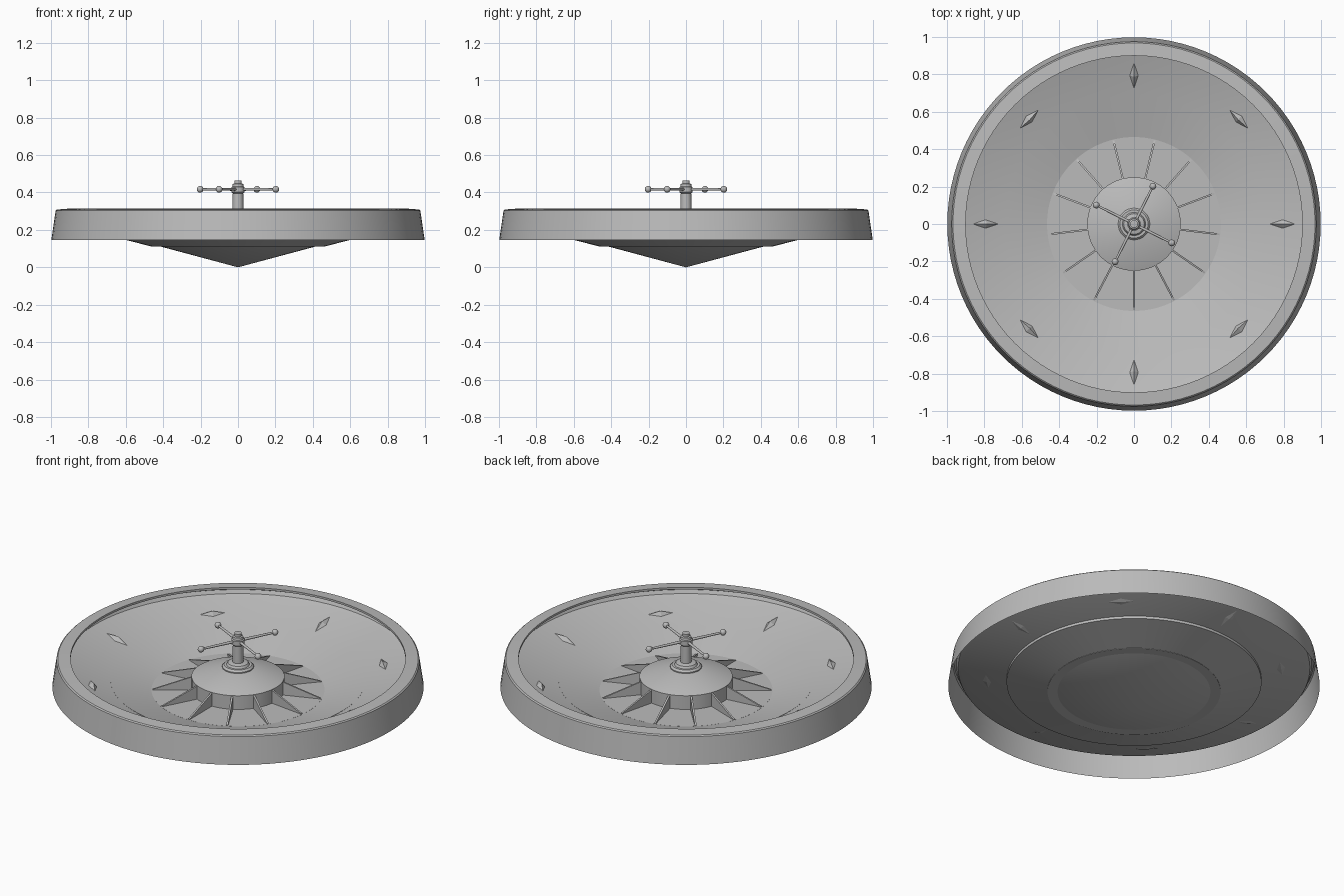
import bpy, bmesh, math
from mathutils import Matrix, Vector

if "Cube" in bpy.data.objects:
    bpy.data.objects.remove(bpy.data.objects["Cube"])

grey = bpy.data.materials.new("plain grey")
grey.diffuse_color = (0.5, 0.5, 0.5, 1)
grey.use_nodes = True
grey.node_tree.nodes["Principled BSDF"].inputs["Base Color"].default_value = grey.diffuse_color
SLOPE = 0.268          # bowl cone: z = SLOPE * radius


def finish(name, bm, smooth=True):
    bmesh.ops.remove_doubles(bm, verts=bm.verts, dist=1e-5)
    bm.normal_update()
    me = bpy.data.meshes.new(name)
    bm.to_mesh(me)
    bm.free()
    me.materials.append(grey)
    ob = bpy.data.objects.new(name, me)
    bpy.context.collection.objects.link(ob)
    if smooth:
        bpy.ops.object.select_all(action='DESELECT')
        ob.select_set(True)
        bpy.context.view_layer.objects.active = ob
        bpy.ops.object.shade_smooth_by_angle(angle=math.radians(30))
    return ob


def lathe(name, profile, n=64, closed=False):
    """Spin (radius, z) points round the z axis."""
    bm = bmesh.new()
    vs = [bm.verts.new((r, 0, z)) for r, z in profile]
    es = [bm.edges.new(p) for p in zip(vs, vs[1:])]
    if closed:
        es.append(bm.edges.new((vs[-1], vs[0])))
    bmesh.ops.spin(bm, geom=vs + es, cent=(0, 0, 0), axis=(0, 0, 1),
                   angle=2 * math.pi, steps=n, use_duplicate=False)
    bmesh.ops.remove_doubles(bm, verts=bm.verts, dist=1e-5)
    bmesh.ops.recalc_face_normals(bm, faces=bm.faces)
    return finish(name, bm)


def solid(name, pts, faces, matrix, smooth=False):
    bm = bmesh.new()
    vs = [bm.verts.new(matrix @ Vector(p)) for p in pts]
    for f in faces:
        bm.faces.new([vs[i] for i in f])
    bmesh.ops.recalc_face_normals(bm, faces=bm.faces)
    return finish(name, bm, smooth)


# Outer rim, overhanging lip, curved ball track and conical bowl
cove = [(0.905 + 0.05 * math.sin(t), 0.275 + 0.025 * math.cos(t))
        for t in [math.pi * k / 12 for k in range(1, 7)]]
lathe("rim_and_bowl",
      [(0.998, 0.146), (0.975, 0.303), (0.968, 0.309), (0.90, 0.314), (0.90, 0.302)]
      + cove + [(0.945, 0.256), (0.92, 0.92 * SLOPE),
                (0.69, 0.69 * SLOPE), (0.465, 0.465 * SLOPE), (0, 0)], 96)

# Number ring lying in the bowl, showing slightly underneath
lathe("number_ring", [(0.465, 0.465 * SLOPE + .001), (0.685, 0.685 * SLOPE + .001),
                      (0.685, 0.685 * SLOPE - .015), (0.465, 0.465 * SLOPE - .013)],
      78, True)

# Flat pocket floor
lathe("pocket_floor", [(0, 0.126), (0.465, 0.126), (0.465, 0.11), (0, 0.11)], 78)

# Hub with shallow cone top
lathe("hub", [(0.25, 0.12), (0.25, 0.207), (0.09, 0.262), (0, 0.262)])

# Turret: stepped flange, post and cap
lathe("turret", [(0.085, 0.255), (0.085, 0.268), (0.075, 0.278), (0.062, 0.278),
                 (0.055, 0.29), (0.03, 0.295), (0.028, 0.395), (0.036, 0.402),
                 (0.036, 0.428), (0.03, 0.432), (0.028, 0.445), (0.02, 0.448),
                 (0.02, 0.464), (0, 0.465)], 32)

# Thirteen pocket dividers
for i in range(13):
    m = Matrix.Rotation(-math.pi / 2 + i * 2 * math.pi / 13, 4, 'Z')
    t = 0.005
    solid("pocket_divider", [(.24, -t, .12), (.46, -t, .12), (.46, -t, .129), (.24, -t, .206),
                             (.24, t, .12), (.46, t, .12), (.46, t, .129), (.24, t, .206)],
          [(0, 1, 2, 3), (4, 5, 6, 7), (0, 1, 5, 4), (1, 2, 6, 5), (2, 3, 7, 6), (3, 0, 4, 7)], m)

# Eight ball deflectors, alternately radial and tangential
for i in range(8):
    a, b = (0.07, 0.023) if i % 2 == 0 else (0.023, 0.07)
    m = (Matrix.Rotation(i * math.pi / 4, 4, 'Z')
         @ Matrix.Translation((0.793, 0, 0.793 * SLOPE))
         @ Matrix.Rotation(-math.atan(SLOPE), 4, 'Y'))
    solid("deflector", [(a, 0, 0), (0, b, 0), (-a, 0, 0), (0, -b, 0), (0, 0, .02), (0, 0, -.005)],
          [(k, (k + 1) % 4, e) for k in range(4) for e in (4, 5)], m)

# Four handle spokes with ball ends
for i in range(4):
    bm = bmesh.new()
    bmesh.ops.create_cone(bm, cap_ends=True, segments=12, radius1=0.008, radius2=0.006, depth=0.205,
                          matrix=Matrix.Translation((0.1225, 0, 0.417)) @ Matrix.Rotation(math.pi / 2, 4, 'Y'))
    bmesh.ops.create_uvsphere(bm, u_segments=16, v_segments=10, radius=0.018,
                              matrix=Matrix.Translation((0.226, 0, 0.417)))
    bmesh.ops.transform(bm, verts=bm.verts,
                        matrix=Matrix.Rotation(math.radians(63.4 + 90 * i), 4, 'Z'))
    finish("handle_spoke", bm)
